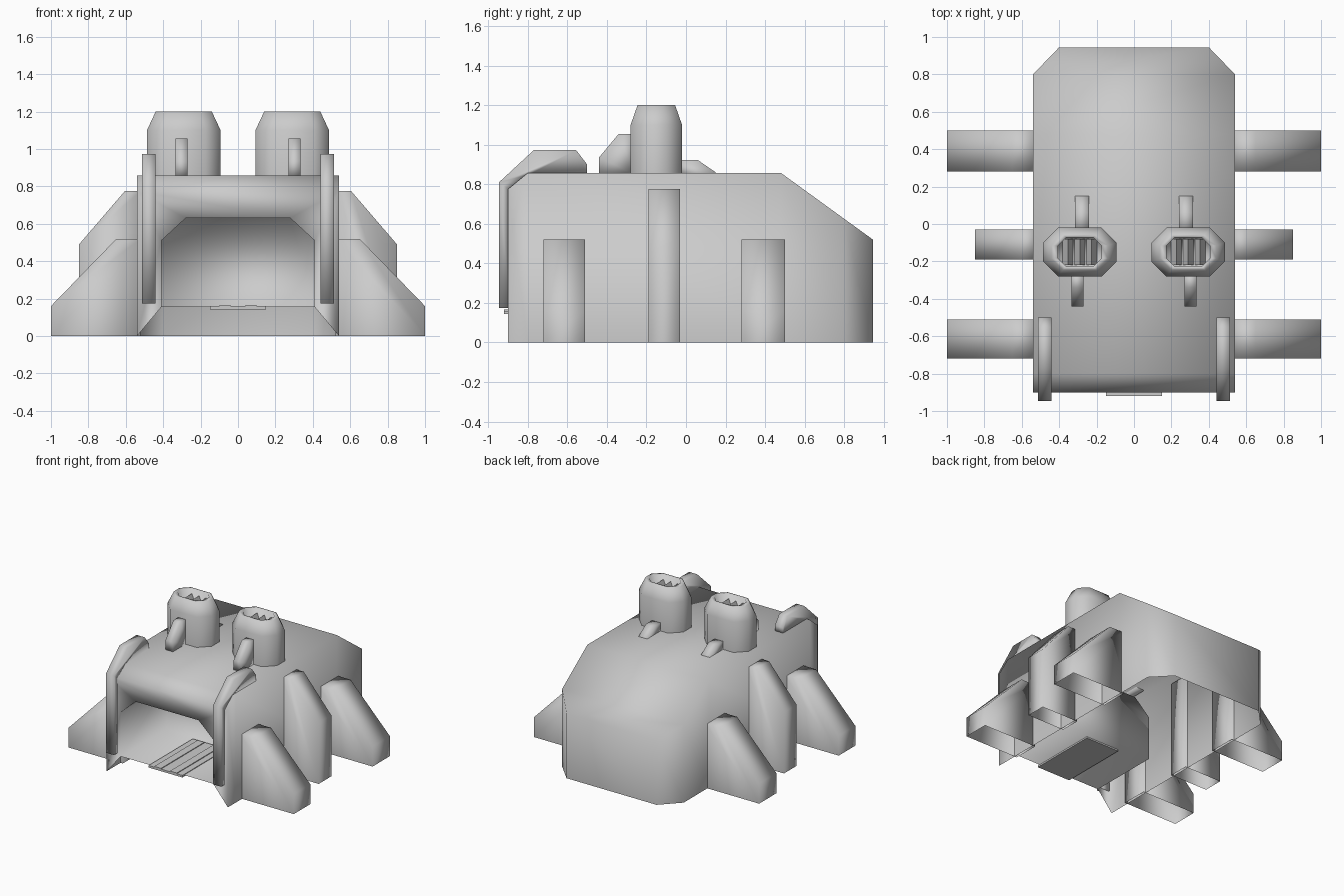
import bpy, bmesh

if "Cube" in bpy.data.objects:
    bpy.data.objects.remove(bpy.data.objects["Cube"])


def make(name, verts, faces, smooth=True):
    bm = bmesh.new()
    vs = [bm.verts.new(v) for v in verts]
    for f in faces:
        bm.faces.new([vs[i] for i in f])
    bmesh.ops.recalc_face_normals(bm, faces=bm.faces[:])
    me = bpy.data.meshes.new(name)
    bm.to_mesh(me)
    bm.free()
    for p in me.polygons:
        p.use_smooth = smooth
    ob = bpy.data.objects.new(name, me)
    bpy.context.collection.objects.link(ob)
    return ob


def extrude(name, prof, axis, a, b, side=1, skip=(), smooth=True):
    """Extrude a 2D profile along x or y between a and b, mirrored by side.
    skip lists profile edges left open."""
    n = len(prof)
    verts = []
    for t in (a, b):
        for u, z in prof:
            verts.append((side * t, u, z) if axis == 'x' else (side * u, t, z))
    faces = [list(range(n)), list(range(n, 2 * n))]
    faces += [[i, (i + 1) % n, n + (i + 1) % n, n + i] for i in range(n) if i not in skip]
    return make(name, verts, faces, smooth)


# Hull: open-bottomed shell lofted front to back, with a bay in the front
stations = [(-0.9, 0.54, 0.775), (-0.8, 0.54, 0.857), (0.48, 0.54, 0.857),
            (0.8, 0.54, 0.625), (0.945, 0.4, 0.52)]
verts, faces = [], []
for y, w, z in stations:
    verts += [(-w, y, 0), (-w, y, z), (w, y, z), (w, y, 0)]
for s in range(len(stations) - 1):
    faces += [[4 * s + i, 4 * s + i + 1, 4 * s + i + 5, 4 * s + i + 4] for i in range(3)]
faces.append([16, 17, 18, 19])
bay = [(-0.41, 0.155), (-0.41, 0.51), (-0.28, 0.63), (0.28, 0.63), (0.41, 0.51), (0.41, 0.155)]
o = len(verts)
for y in (-0.9, -0.32):
    verts += [(x, y, z) for x, z in bay]
faces += [[0, 1, o + 1, o], [1, o + 2, o + 1], [1, 2, o + 3, o + 2],
          [2, o + 4, o + 3], [2, 3, o + 5, o + 4]]
faces += [[o + i, o + (i + 1) % 6, o + 6 + (i + 1) % 6, o + 6 + i] for i in range(6)]
faces.append([o + 6 + i for i in range(6)])
make("hull", verts, faces)

# Ramp panel with ridges on the bay floor
for name, x0, x1, y1, z0, z1 in [("ramp_panel", -0.15, 0.15, -0.36, 0.143, 0.16),
                                 ("ramp_ridge_left", -0.1, -0.04, -0.37, 0.158, 0.166),
                                 ("ramp_ridge_right", 0.04, 0.1, -0.37, 0.158, 0.166)]:
    extrude(name, [(x0, z0), (x1, z0), (x1, z1), (x0, z1)], 'y', -0.92, y1, smooth=False)

# Profiles for repeated parts
low_leg = [(0.52, 0), (1.0, 0), (1.0, 0.16), (0.65, 0.52), (0.52, 0.52)]
tall_leg = [(0.52, 0), (0.85, 0), (0.85, 0.49), (0.605, 0.775), (0.52, 0.775)]
guard = [(-0.945, 0.175), (-0.945, 0.81), (-0.77, 0.972), (-0.555, 0.972), (-0.5, 0.9),
         (-0.5, 0.85), (-0.79, 0.85), (-0.89, 0.77), (-0.89, 0.175)]
front_fin = [(-0.44, 0.85), (-0.44, 0.935), (-0.34, 1.055), (-0.26, 1.055), (-0.26, 0.85)]
rear_fin = [(0.15, 0.85), (0.15, 0.86), (0.06, 0.922), (-0.05, 0.922), (-0.05, 0.85)]


def octagon(cx, hx, hy, c, z):
    pts = [(hx, hy - c), (hx - c, hy), (c - hx, hy), (-hx, hy - c),
           (-hx, c - hy), (c - hx, -hy), (hx - c, -hy), (hx, c - hy)]
    return [(cx + x, -0.15 + y, z) for x, y in pts]


for side, tag in ((1, "right"), (-1, "left")):
    # Buttress legs, open underneath
    extrude("front_leg_" + tag, low_leg, 'y', -0.72, -0.51, side, (0,))
    extrude("middle_leg_" + tag, tall_leg, 'y', -0.19, -0.03, side, (0,))
    extrude("rear_leg_" + tag, low_leg, 'y', 0.28, 0.5, side, (0,))
    # Bent guard rails beside the bay
    extrude("guard_" + tag, guard, 'x', 0.44, 0.512, side)
    # Chimney fins
    extrude("front_fin_" + tag, front_fin, 'x', 0.27, 0.335, side)
    extrude("rear_fin_" + tag, rear_fin, 'x', 0.24, 0.315, side)
    # Chimney: tapered octagonal tube with a recessed mouth
    cx = 0.29 * side
    rings = [(0.197, 0.13, 0.08, 0.85), (0.197, 0.13, 0.08, 1.1), (0.15, 0.095, 0.06, 1.2),
             (0.117, 0.077, 0.045, 1.2), (0.117, 0.077, 0.045, 1.1)]
    verts = []
    for r in rings:
        verts += octagon(cx, *r)
    faces = [[8 * k + i, 8 * k + (i + 1) % 8, 8 * k + 8 + (i + 1) % 8, 8 * k + 8 + i]
             for k in range(4) for i in range(8)]
    faces.append(list(range(32, 40)))
    make("chimney_" + tag, verts, faces)
    # Zigzag grille inside the mouth
    for k in (-1, 0, 1):
        x = cx + 0.064 * k
        extrude("grille_%s_%d" % (tag, k + 2), [(x - 0.032, 1.09), (x + 0.032, 1.09), (x, 1.165)],
                'y', -0.22, -0.08, smooth=False)
